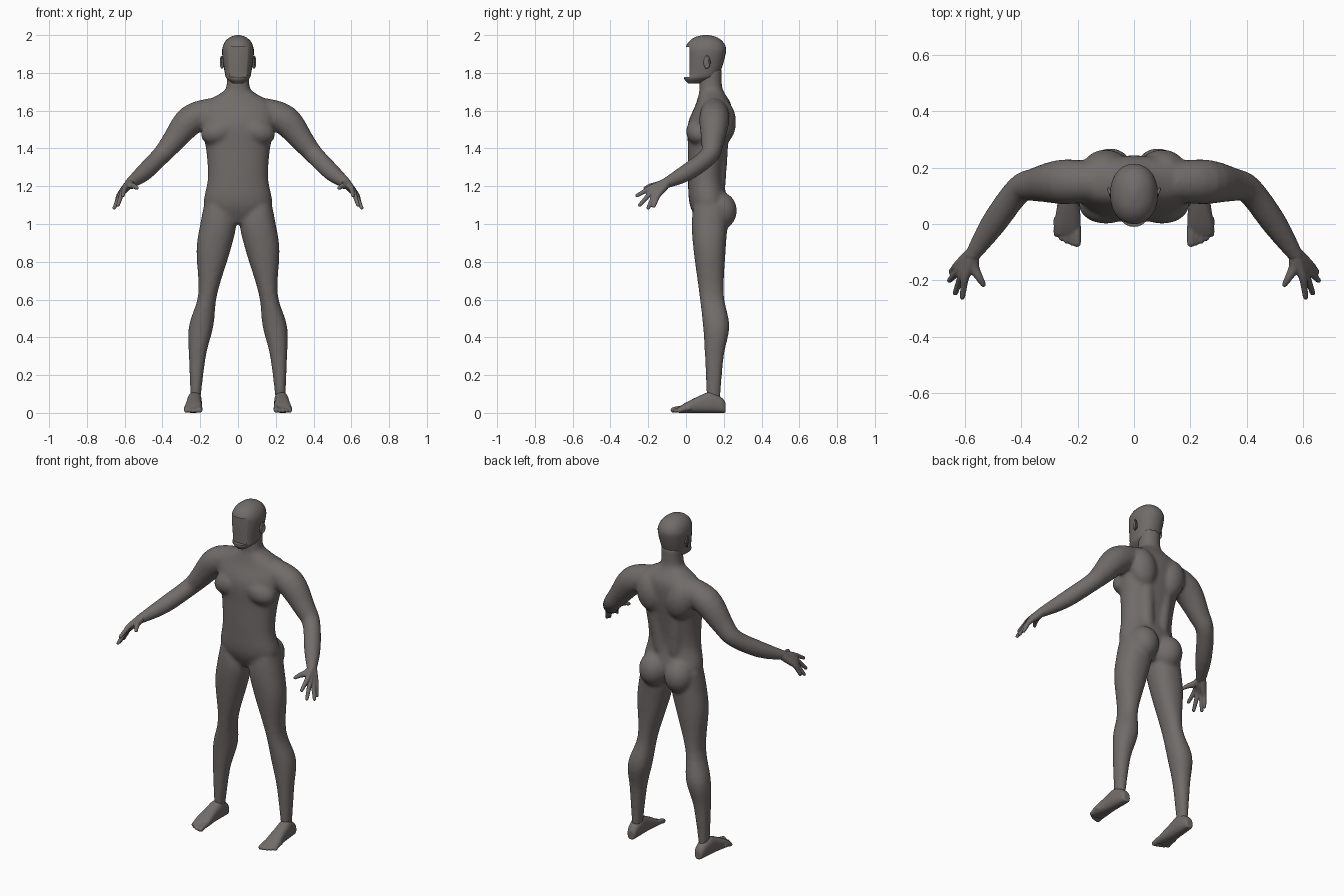
import bpy, bmesh, math
from mathutils import Vector, Matrix

cube = bpy.data.objects.get("Cube")
if cube:
    bpy.data.objects.remove(cube)

SKIN = (.165, .15, .143, 1)
skin = bpy.data.materials.new("warm grey skin")
skin.use_nodes = True
skin.diffuse_color = SKIN
shader = next(node for node in skin.node_tree.nodes if node.type == 'BSDF_PRINCIPLED')
shader.inputs["Base Color"].default_value = SKIN


def spline(rows, steps=4):
    """Smooth curve through rows of numbers (Catmull-Rom)."""
    rows = [Vector(row) for row in rows]
    result = []
    for i in range(len(rows) - 1):
        before, start, end = rows[max(i - 1, 0)], rows[i], rows[i + 1]
        after = rows[min(i + 2, len(rows) - 1)]
        for k in range(steps):
            t = k / steps
            leave, arrive = (end - before) / 2, (after - start) / 2
            ease = t * t * (3 - 2 * t)
            result.append(start.lerp(end, ease) + leave * t * (1 - t) ** 2
                          - arrive * t * t * (1 - t))
    return result + [rows[-1]]


def loft(bm, rings, power=2, sides=28):
    """Skin over rings given as (centre, half axis u, half axis v)."""
    def warp(value):
        return math.copysign(abs(value) ** (2 / power), value)
    angles = [math.tau * i / sides for i in range(sides)]
    loops = [[bm.verts.new(centre + u * warp(math.cos(a)) + v * warp(math.sin(a)))
              for a in angles] for centre, u, v in rings]
    for low, high in zip(loops, loops[1:]):
        for i in range(sides):
            bm.faces.new((low[i - 1], low[i], high[i], high[i - 1]))
    bm.faces.new(loops[0])
    bm.faces.new(loops[-1])


def stack(bm, rows):
    """Horizontal sections: height, x low, x high, y front, y back."""
    loft(bm, [(Vector(((left + right) / 2, (front + back) / 2, z)),
               Vector(((right - left) / 2, 0, 0)), Vector((0, (back - front) / 2, 0)))
              for z, left, right, front, back in spline(rows)], power=2.2)


def symmetric(rows):
    return [(z, -width, width, front, back) for z, width, front, back in rows]


def tube(bm, path, sides=16):
    """Round limb through (x, y, z, radius) rows, with a rounded tip."""
    path = spline(path)
    tip = path[-1]
    onward = (tip - path[-2]).xyz.normalized() * tip.w
    for reach, shrink in ((.6, .8), (.9, .4)):
        path.append(Vector((*(tip.xyz + onward * reach), tip.w * shrink)))
    rings, u = [], None
    for i, row in enumerate(path):
        t = (path[min(i + 1, len(path) - 1)] - path[max(i - 1, 0)]).xyz.normalized()
        u = (u - t * u.dot(t)).normalized() if u else t.orthogonal().normalized()
        rings.append((row.xyz, u * row.w, t.cross(u) * row.w))
    loft(bm, rings, sides=sides)


def ball(bm, centre, size, tilt=0):
    bmesh.ops.create_uvsphere(bm, u_segments=24, v_segments=16, radius=1,
                              matrix=Matrix.Translation(centre) @ Matrix.Rotation(tilt, 4, 'Y')
                              @ Matrix.Diagonal((*size, 1)))


def mirror(bm):
    """Add the copy on the other side of the body."""
    everything = bm.verts[:] + bm.edges[:] + bm.faces[:]
    copy = bmesh.ops.duplicate(bm, geom=everything)["geom"]
    bmesh.ops.scale(bm, vec=(-1, 1, 1),
                    verts=[item for item in copy if isinstance(item, bmesh.types.BMVert)])


def finish(bm, name, voxel=0, smooth=0):
    """Make the object, fusing its overlapping shells when a voxel size is given."""
    bmesh.ops.recalc_face_normals(bm, faces=bm.faces)
    mesh = bpy.data.meshes.new(name)
    bm.to_mesh(mesh)
    bm.free()
    mesh.materials.append(skin)
    part = bpy.data.objects.new(name, mesh)
    bpy.context.collection.objects.link(part)
    if voxel:
        fuse = part.modifiers.new("fuse", 'REMESH')
        fuse.mode = 'VOXEL'
        fuse.voxel_size = voxel
        fuse.use_smooth_shade = True
        soften = part.modifiers.new("soften", 'SMOOTH')
        soften.factor = .5
        soften.iterations = smooth
    return part


# Body: legs, arms, muscles, then the torso with the neck
bm = bmesh.new()
stack(bm, [(1.1, .04, .18, .04, .22), (1, .01, .2, .03, .22), (.86, .04, .22, .04, .21),
           (.63, .11, .21, .07, .2), (.46, .13, .26, .09, .23), (.3, .17, .26, .1, .2),
           (.06, .2, .25, .11, .18)])
tube(bm, [(.13, .15, 1.6, .07), (.25, .15, 1.55, .08), (.35, .14, 1.43, .06),
          (.41, .12, 1.36, .05), (.5, 0, 1.27, .046), (.58, -.12, 1.21, .027)], sides=24)
tube(bm, [(.05, .17, 1.2, .04), (.07, .18, 1.5, .05)])      # back muscle
ball(bm, (.085, .18, 1.07), (.085, .09, .1))                # buttock
ball(bm, (.1, .07, 1.49), (.1, .07, .07), tilt=.3)          # chest
ball(bm, (.1, .19, 1.54), (.085, .075, .12), tilt=.2)       # shoulder blade
mirror(bm)
stack(bm, symmetric([(1, .1, .07, .18), (1.1, .18, .02, .22), (1.24, .16, .01, .2),
                     (1.4, .17, .01, .22), (1.53, .2, .01, .24), (1.63, .19, .05, .24),
                     (1.7, .08, .07, .2), (1.74, .06, .07, .19), (1.82, .06, .08, .19)]))
finish(bm, "body", voxel=.009, smooth=14)

# Hands: each finger is a strand from the wrist, and the strands form the palm
bm = bmesh.new()
wrist = Vector((.57, -.1, 1.22))
index_knuckle, little_knuckle = Vector((.6, -.19, 1.19)), Vector((.63, -.15, 1.15))
tips = [(.61, -.26, 1.15), (.635, -.245, 1.1), (.655, -.2, 1.085), (.65, -.17, 1.095)]
for n, tip in enumerate(tips):
    knuckle = index_knuckle.lerp(little_knuckle, n / 3)
    tube(bm, [(*wrist, .025), (*wrist.lerp(knuckle, .5), .021), (*knuckle, .015),
              (*knuckle.lerp(Vector(tip), .5), .012), (*tip, .01)])
tube(bm, [(*wrist, .022), (.57, -.15, 1.205, .02), (.55, -.19, 1.2, .014),
          (.535, -.215, 1.19, .01)])                        # thumb
mirror(bm)
finish(bm, "hands", voxel=.004, smooth=5)

# Feet: sections from heel to ball, plus five toes on a curve
bm = bmesh.new()
sections = [(.21, .02, .05), (.19, .03, .08), (.13, .038, .11), (.07, .04, .09),
            (0, .047, .055), (-.04, .043, .03)]
loft(bm, [(Vector((.236 - y / 20, y, height / 2)), Vector((width, 0, 0)),
           Vector((0, 0, height / 2))) for y, width, height in spline(sections)], power=2.5)
for n in range(5):
    x = .203 + n * .018
    y = n * n * .002 - .068
    radius = .011 if n else .015
    tube(bm, [(x, y + .06, .026, radius), (x, y + .03, .022, radius), (x, y, radius, radius)])
mirror(bm)
finish(bm, "feet", voxel=.004, smooth=6)

# Head: rounded skull with a flat, set-back face between brow ledge and chin
bm = bmesh.new()
stack(bm, symmetric([(1.745, .03, .01, .08), (1.77, .06, -.01, .15), (1.8, .07, 0, .18),
                     (1.9, .084, 0, .21), (1.94, .08, 0, .21), (1.97, .065, .02, .19),
                     (1.99, .04, .05, .16), (2, .01, .09, .12)]))
head = finish(bm, "head")
bm = bmesh.new()
bmesh.ops.create_cube(bm, size=1, matrix=Matrix.Translation((0, -.03, 1.857))
                      @ Matrix.Diagonal((.3, .095, .16, 1)))
cutter = finish(bm, "face_cutter")
cut = head.modifiers.new("flat face", 'BOOLEAN')
cut.operation = 'DIFFERENCE'
cut.solver = 'EXACT'
cut.object = cutter
bpy.ops.object.select_all(action='DESELECT')
bpy.context.view_layer.objects.active = head
head.select_set(True)
bpy.ops.object.modifier_apply(modifier=cut.name)
bpy.data.objects.remove(cutter)
bpy.ops.object.shade_smooth_by_angle(angle=math.radians(40))

# Ears: thin shell with a raised curling rim
bm = bmesh.new()
ball(bm, (.08, .108, 1.855), (.009, .016, .03))
turns = [math.radians(angle) for angle in range(-45, 220, 30)]
tube(bm, [(.085 + math.sin(a) * .007, .11 + math.sin(a) * .015, 1.857 + math.cos(a) * .03, .005)
          for a in turns], sides=10)
mirror(bm)
finish(bm, "ears", voxel=.003, smooth=3)
